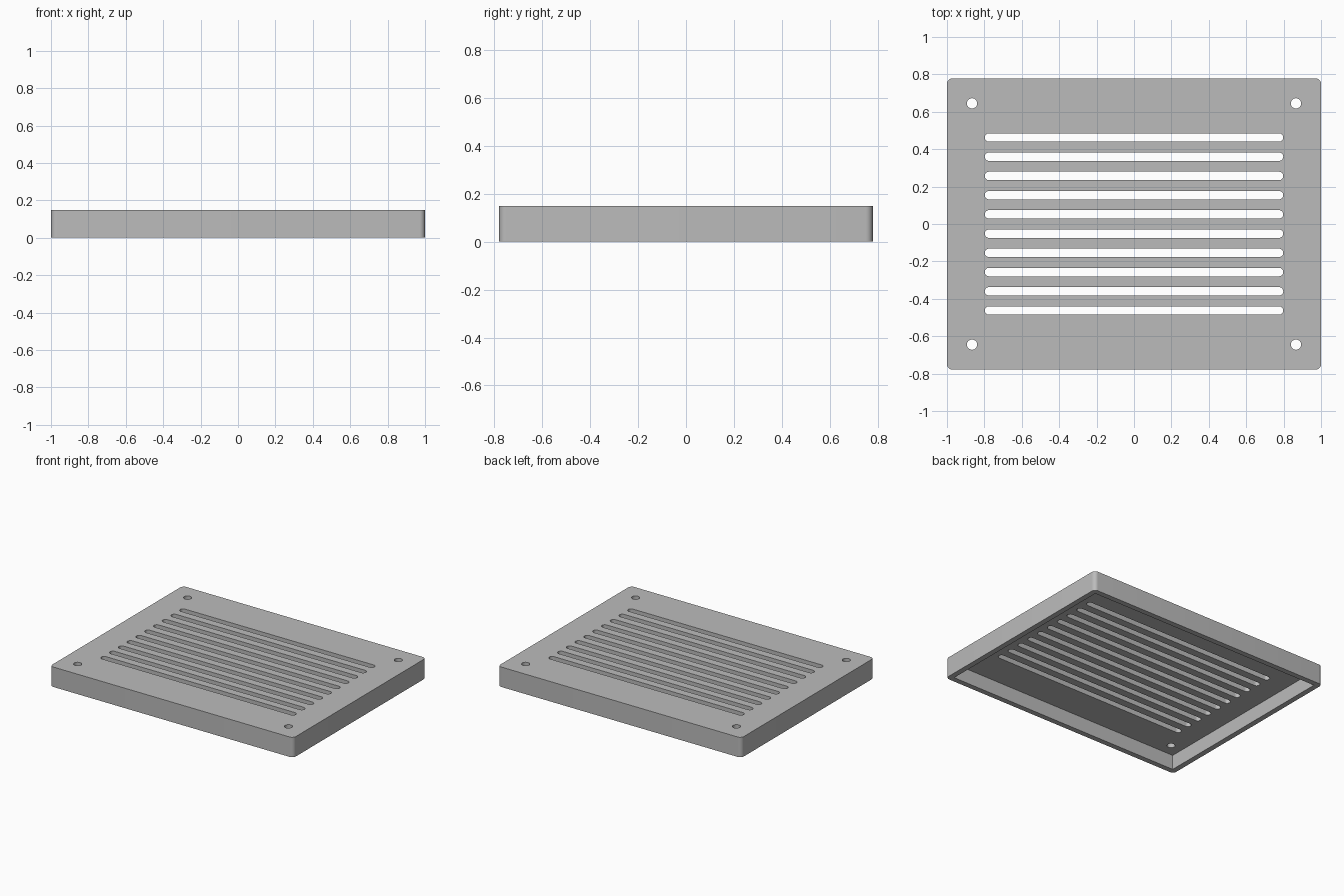
import bpy
import bmesh
from math import cos, sin, pi

WIDTH, DEPTH, HEIGHT = 2.0, 1.558, 0.148
WALL = 0.04
SLOT_COUNT, SLOT_PITCH = 10, 0.1028
SLOT_LENGTH, SLOT_WIDTH = 1.596, 0.045

cube = bpy.data.objects.get("Cube")
if cube:
    bpy.data.objects.remove(cube, do_unlink=True)

grey = bpy.data.materials.new("plain grey")
grey.use_nodes = True
grey.diffuse_color = (0.5, 0.5, 0.5, 1)
grey.node_tree.nodes["Principled BSDF"].inputs["Base Color"].default_value = (0.5, 0.5, 0.5, 1)


def rounded_outline(cx, cy, width, depth, radius, steps):
    """Points around a rectangle with rounded corners."""
    points = []
    for i, (sx, sy) in enumerate([(1, 1), (-1, 1), (-1, -1), (1, -1)]):
        for k in range(steps + 1):
            a = (i + k / steps) * pi / 2
            points.append((cx + sx * (width / 2 - radius) + radius * cos(a),
                           cy + sy * (depth / 2 - radius) + radius * sin(a)))
    # drop points that coincide, as on full-round ends
    return [p for i, p in enumerate(points)
            if abs(p[0] - points[i - 1][0]) + abs(p[1] - points[i - 1][1]) > 1e-5]


def add_prism(bm, outline, z0, z1):
    low = [bm.verts.new((x, y, z0)) for x, y in outline]
    high = [bm.verts.new((x, y, z1)) for x, y in outline]
    bm.faces.new(low[::-1])
    bm.faces.new(high)
    for i in range(len(low)):
        bm.faces.new((low[i - 1], low[i], high[i], high[i - 1]))


def make_object(name, bm):
    mesh = bpy.data.meshes.new(name)
    bm.to_mesh(mesh)
    bm.free()
    mesh.materials.append(grey)
    obj = bpy.data.objects.new(name, mesh)
    bpy.context.collection.objects.link(obj)
    return obj


# Cover body with rounded vertical corners
bm = bmesh.new()
add_prism(bm, rounded_outline(0, 0, WIDTH, DEPTH, 0.03, 8), 0, HEIGHT)
cover = make_object("vent_cover", bm)

# Hollow underside with square corners
bm = bmesh.new()
x, y = WIDTH / 2 - WALL, DEPTH / 2 - WALL
add_prism(bm, [(x, y), (-x, y), (-x, -y), (x, -y)], -0.1, HEIGHT - WALL)
cavity = make_object("cavity_cutter", bm)

# Vent slots and corner screw holes
bm = bmesh.new()
for i in range(SLOT_COUNT):
    y = (i - (SLOT_COUNT - 1) / 2) * SLOT_PITCH
    add_prism(bm, rounded_outline(0, y, SLOT_LENGTH, SLOT_WIDTH, SLOT_WIDTH / 2, 8), 0.05, 0.3)
for sx in (-1, 1):
    for sy in (-1, 1):
        add_prism(bm, rounded_outline(sx * 0.866, sy * 0.645, 0.055, 0.055, 0.0275, 8), 0.05, 0.3)
openings = make_object("openings_cutter", bm)

# Cut the openings, then remove the helpers
bpy.context.view_layer.objects.active = cover
cover.select_set(True)
for cutter in (cavity, openings):
    cutter.hide_render = True
    mod = cover.modifiers.new(cutter.name, 'BOOLEAN')
    mod.operation = 'DIFFERENCE'
    mod.solver = 'EXACT'
    mod.object = cutter
    bpy.ops.object.modifier_apply(modifier=mod.name)
    bpy.data.objects.remove(cutter, do_unlink=True)

bpy.ops.object.shade_smooth_by_angle(angle=pi / 6)
